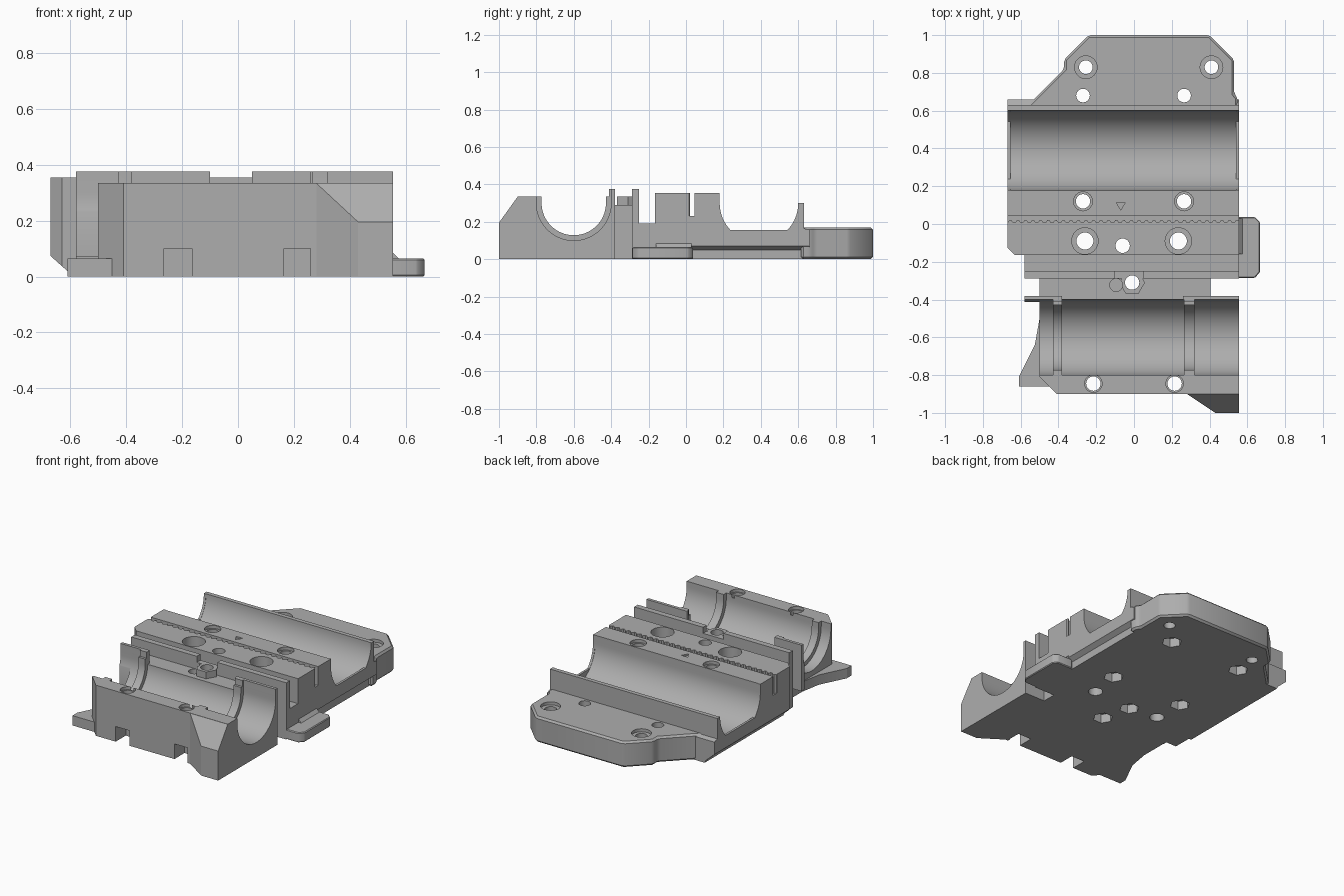
import bpy, bmesh, math
from mathutils import Vector

cube = bpy.data.objects.get("Cube")
if cube:
    bpy.data.objects.remove(cube)

grey = bpy.data.materials.new("plain grey")
grey.use_nodes = True
colour = (0.42, 0.42, 0.42, 1)
grey.diffuse_color = colour
grey.node_tree.nodes["Principled BSDF"].inputs["Base Color"].default_value = colour


def prism(name, axis, pts, lo, hi, bevel=0):
    """Extrude a flat outline along an axis between lo and hi."""
    bm = bmesh.new()
    place = {"x": lambda p, t: (t, p[0], p[1]),
             "y": lambda p, t: (p[0], t, p[1]),
             "z": lambda p, t: (p[0], p[1], t)}[axis]
    face = bm.faces.new([bm.verts.new(place(p, lo)) for p in pts])
    moved = bmesh.ops.extrude_face_region(bm, geom=[face])["geom"]
    shift = Vector(place((0, 0), hi - lo))
    bmesh.ops.translate(bm, vec=shift, verts=[g for g in moved if isinstance(g, bmesh.types.BMVert)])
    if bevel:
        bmesh.ops.bevel(bm, geom=bm.edges[:], offset=bevel, segments=1, affect="EDGES")
    bmesh.ops.recalc_face_normals(bm, faces=bm.faces[:])
    mesh = bpy.data.meshes.new(name)
    bm.to_mesh(mesh)
    bm.free()
    mesh.materials.append(grey)
    obj = bpy.data.objects.new(name, mesh)
    bpy.context.collection.objects.link(obj)
    return obj


def rect(a, b, c, d):
    return [(a, c), (b, c), (b, d), (a, d)]


def box(name, x, y, z, bevel=0):
    return prism(name, "z", rect(*x, *y), *z, bevel)


def arc(cx, cy, r, start, end, n):
    steps = [math.radians(start + (end - start) * i / n) for i in range(n + 1)]
    return [(cx + r * math.cos(a), cy + r * math.sin(a)) for a in steps]


def ring(x, y, r, n=32):
    return arc(x, y, r, 0, 360, n)[:-1]


def channel(cy, cz, r):
    """U-shaped outline, open at the top."""
    return arc(cy, cz, r, 180, 360, 40) + [(cy + r, 0.6), (cy - r, 0.6)]


def carve(parts, cutters):
    """Subtract every cutter from every part, then drop the cutters."""
    for part in parts:
        for cutter in cutters:
            mod = part.modifiers.new("cut", "BOOLEAN")
            mod.operation, mod.solver, mod.object = "DIFFERENCE", "EXACT", cutter
    bpy.context.view_layer.update()
    graph = bpy.context.evaluated_depsgraph_get()
    for part in parts:
        mesh = bpy.data.meshes.new_from_object(part.evaluated_get(graph))
        part.modifiers.clear()
        part.data = mesh
    for cutter in cutters:
        bpy.data.objects.remove(cutter)


# Rear body: belt clamp block, wide bearing trough and thin back wall
dip = math.degrees(math.asin(0.145 / 0.21))
profile = [(-0.165, 0), (0.66, 0), (0.66, 0.155), (0.63, 0.165), (0.63, 0.3)]
profile += arc(0.39, 0.3, 0.21, 0, -dip, 10) + arc(0.39, 0.3, 0.21, dip - 180, -180, 10)
profile += [(0.18, 0.355), (-0.165, 0.355)]
rear_body = prism("rear_body", "x", profile, -0.67, 0.555)
cuts = [prism("trough_cut", "x", channel(0.39, 0.3, 0.212), -0.655, 0.54),
        prism("left_chamfer_cut", "y", [(-0.7, -0.1), (-0.595, -0.01), (-0.605, 0.015), (-0.672, 0.075), (-0.7, 0.075)], -1, 1),
        prism("right_ledge_cut", "y", [(0.6, -0.1), (0.525, -0.1), (0.525, 0.05), (0.56, 0.075), (0.6, 0.075)], 0.03, 0.7),
        prism("corner_cut", "z", [(-0.7, -0.2), (-0.63, -0.2), (-0.63, -0.165), (-0.671, -0.125), (-0.7, -0.12)], -0.1, 0.5)]
# Toothed belt slot
teeth = [(0.6, 0.045), (-0.7, 0.045)]
pitch = 0.04
for i in range(32):
    x = -0.69 + pitch * i
    teeth += [(x, 0.022), (x + 0.01, 0.008), (x + 0.022, 0.008), (x + 0.032, 0.022)]
teeth.append((0.6, 0.022))
cuts.append(prism("belt_slot_cut", "z", teeth, 0.23, 0.5))
cuts.append(prism("arrow_cut", "z", [(-0.095, 0.115), (-0.07, 0.075), (-0.045, 0.115)], 0.345, 0.5))
carve([rear_body], cuts)

# Rear mounting plate
outline = [(-0.24, 1), (0.4, 1), (0.53, 0.87), (0.53, 0.69), (0.55, 0.665), (0.55, 0.615),
           (-0.58, 0.615), (-0.53, 0.66), (-0.37, 0.82), (-0.37, 0.87)]
rear_plate = prism("rear_plate", "z", outline, 0, 0.17, 0.012)

# Low step and tall rear fins
step = box("step", (-0.58, 0.555), (-0.255, -0.16), (0, 0.19))
fins = []
for side, x in (("left", (0.05, 0.555)), ("right", (-0.58, -0.1))):
    fins.append(box("rear_fin_" + side, x, (-0.288, -0.25), (0, 0.375)))
low_fin = box("rear_fin_middle", (-0.1, 0.05), (-0.288, -0.25), (0, 0.335))
bridge = box("bridge", (-0.5, 0.405), (-0.39, -0.28), (0, 0.29))
boss = prism("hex_boss", "z", ring(-0.01, -0.31, 0.068, 6), 0, 0.335)

# Front body with its own bearing trough
outline = [(-0.5, -0.38), (-0.5, -0.81), (-0.41, -0.9), (0.555, -0.9), (0.555, -0.38)]
front_body = prism("front_body", "z", outline, 0, 0.335)
front_fins = [box("front_fin_left", (0.26, 0.555), (-0.412, -0.38), (0, 0.375)),
              box("front_fin_right", (-0.58, -0.38), (-0.412, -0.38), (0.07, 0.375))]
wedge = prism("corner_wedge", "x", [(-0.88, 0), (-1, 0), (-1, 0.195), (-0.9, 0.334), (-0.88, 0.334)], 0.26, 0.555)
slope = [(0.2, -1.1), (0.43, -1.1), (0.43, -1), (0.28, -0.9), (0.2, -0.9)]
carve([wedge], [prism("slope_cut", "z", slope, -0.1, 0.5)])

trough_cuts = [prism("collar_cut", "x", channel(-0.6, 0.3, 0.172), -0.8, 0.8)]
for lo, hi in ((-0.8, -0.43), (-0.38, 0.265), (0.32, 0.8)):
    trough_cuts.append(prism("bearing_cut", "x", channel(-0.6, 0.3, 0.2), lo, hi))
trough_cuts.append(box("low_wall_cut", (-0.38, 0.26), (-0.6, -0.36), (0.29, 0.5)))
for x in (-0.215, 0.215):
    trough_cuts.append(box("nut_slot_cut", (x - 0.05, x + 0.05), (-1, -0.795), (-0.1, 0.1)))
    trough_cuts.append(prism("clamp_hole_cut", "z", ring(x, -0.845, 0.038), -0.1, 0.5))
    trough_cuts.append(prism("clamp_rim_cut", "z", ring(x, -0.845, 0.046), 0.315, 0.5))
carve([front_body] + front_fins, trough_cuts)

# Side ears
outline = [(-0.61, -0.86), (-0.44, -0.86), (-0.44, -0.5), (-0.5, -0.5), (-0.525, -0.64), (-0.61, -0.81)]
prism("right_ear", "z", outline, 0, 0.065)
outline = [(0.53, -0.285), (0.64, -0.285), (0.667, -0.255), (0.667, 0.01), (0.64, 0.037), (0.53, 0.037)]
prism("left_ear", "z", outline, 0, 0.065, 0.005)
prism("left_ear_fillet", "y", [(0.55, 0.06), (0.58, 0.06), (0.555, 0.085), (0.55, 0.085)], -0.16, 0.03)

# Screw holes: x, y, hole radius, counterbore radius, counterbore floor, nut pocket
holes = [(-0.255, 0.83, 0.036, 0.06, 0.15, False), (0.41, 0.83, 0.036, 0.06, 0.15, False),
         (-0.27, 0.68, 0.036, 0, 0, True), (0.265, 0.68, 0.036, 0, 0, True),
         (-0.27, 0.12, 0.038, 0.05, 0.335, True), (0.265, 0.12, 0.038, 0.05, 0.335, True),
         (-0.26, -0.09, 0.045, 0.07, 0.2, False), (0.235, -0.09, 0.045, 0.07, 0.2, False),
         (-0.06, -0.115, 0.038, 0, 0, True), (-0.01, -0.31, 0.038, 0, 0, True)]
drills = []
for x, y, r, wide, floor, nut in holes:
    drills.append(prism("hole_cut", "z", ring(x, y, r), -0.1, 0.5))
    if wide:
        drills.append(prism("counterbore_cut", "z", ring(x, y, wide), floor, 0.5))
    if nut:
        drills.append(prism("nut_pocket_cut", "z", ring(x, y, 0.062, 6), -0.1, 0.06))
drills.append(prism("blind_hole_cut", "z", ring(-0.095, -0.323, 0.034), 0.2, 0.5))
carve([rear_body, rear_plate, step, low_fin, bridge, boss] + fins, drills)

# Smooth curved walls, keep hard edges
bpy.ops.object.select_all(action="DESELECT")
for obj in bpy.context.collection.objects:
    if obj.type == "MESH" and grey.name in obj.data.materials:
        obj.select_set(True)
        bpy.context.view_layer.objects.active = obj
bpy.ops.object.shade_smooth_by_angle(angle=math.radians(25))
